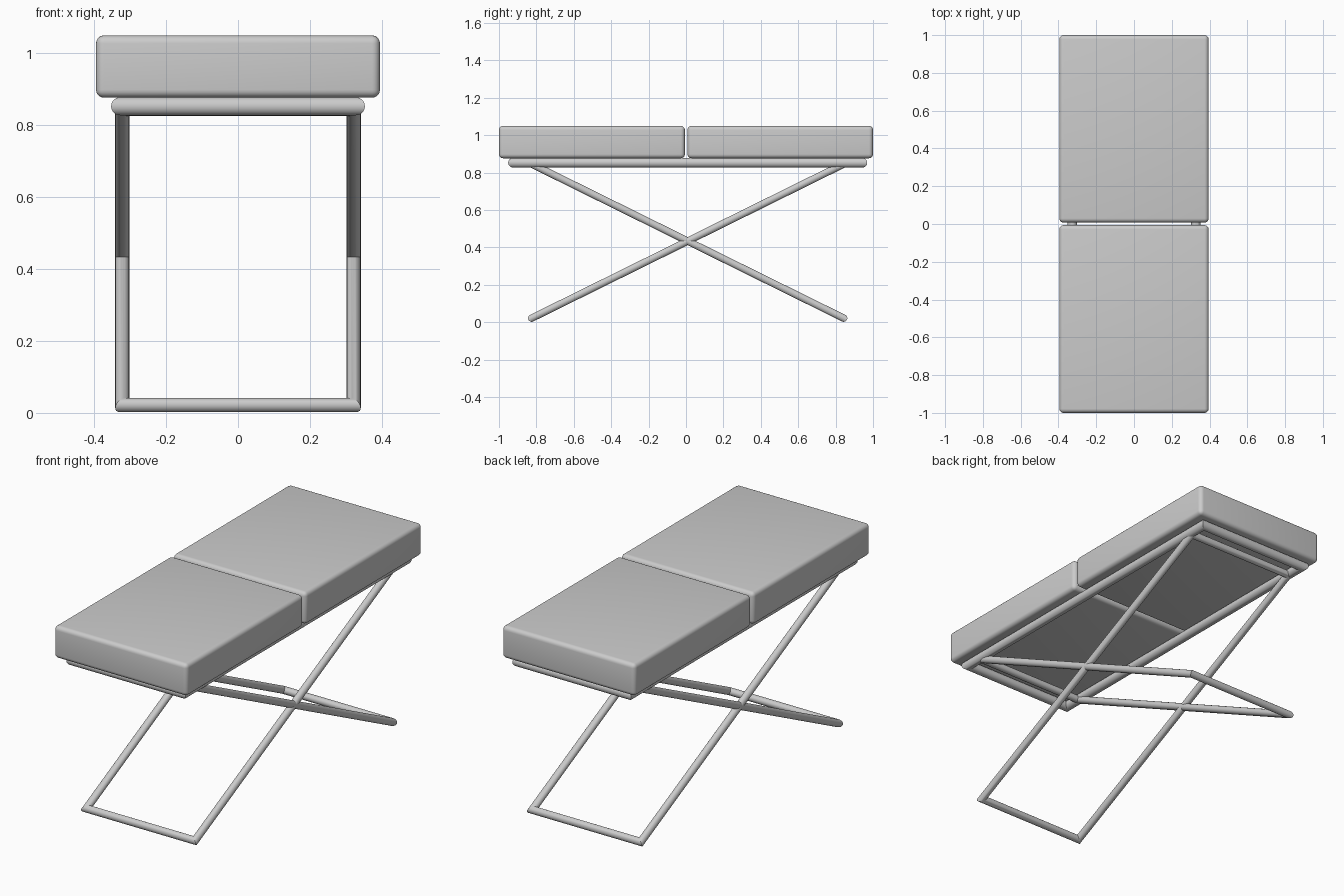
import bpy, bmesh
from math import cos, sin, pi
from mathutils import Vector

if "Cube" in bpy.data.objects:
    bpy.data.objects.remove(bpy.data.objects["Cube"])


def finish(name, bm):
    bmesh.ops.recalc_face_normals(bm, faces=bm.faces[:])
    mesh = bpy.data.meshes.new(name)
    bm.to_mesh(mesh)
    bm.free()
    obj = bpy.data.objects.new(name, mesh)
    bpy.context.collection.objects.link(obj)
    bpy.ops.object.select_all(action='DESELECT')
    obj.select_set(True)
    bpy.context.view_layer.objects.active = obj
    bpy.ops.object.shade_smooth_by_angle()
    return obj


def tube_frame(name, center, half_u, half_v, radius, sides=24):
    """Closed rectangle of round tube with mitred corners."""
    c, hu, hv = Vector(center), Vector(half_u), Vector(half_v)
    u, v = hu.normalized(), hv.normalized()
    n = u.cross(v)
    bm = bmesh.new()
    rings = []
    for su, sv in ((1, 1), (-1, 1), (-1, -1), (1, -1)):
        corner = c + hu * su + hv * sv
        out = u * su + v * sv
        rings.append([bm.verts.new(corner + radius * (out * cos(2 * pi * i / sides) + n * sin(2 * pi * i / sides)))
                      for i in range(sides)])
    for k in range(4):
        a, b = rings[k], rings[(k + 1) % 4]
        for i in range(sides):
            j = (i + 1) % sides
            bm.faces.new((a[i], a[j], b[j], b[i]))
    return finish(name, bm)


def cushion(name, y0, y1):
    bm = bmesh.new()
    bmesh.ops.create_cube(bm, size=1)
    bmesh.ops.scale(bm, vec=(0.79, y1 - y0, 0.173), verts=bm.verts)
    bmesh.ops.translate(bm, vec=(0, (y0 + y1) / 2, 0.9635), verts=bm.verts)
    bmesh.ops.bevel(bm, geom=bm.edges[:], offset=0.022, segments=5,
                    profile=0.5, affect='EDGES')
    return finish(name, bm)


# Two seat cushions with a narrow gap
cushion("front_cushion", -1.0, -0.006)
cushion("back_cushion", 0.008, 1.0)

# Horizontal seat frame
tube_frame("seat_frame", (0, 0.009, 0.853), (0.328, 0, 0), (0, 0.935, 0), 0.025)

# Two leg frames crossing in the middle
for name, s in (("leg_frame_a", 1), ("leg_frame_b", -1)):
    tube_frame(name, (0, 0.009, 0.434), (0.322, 0, 0), (0, s * 0.834, 0.412), 0.0195)
